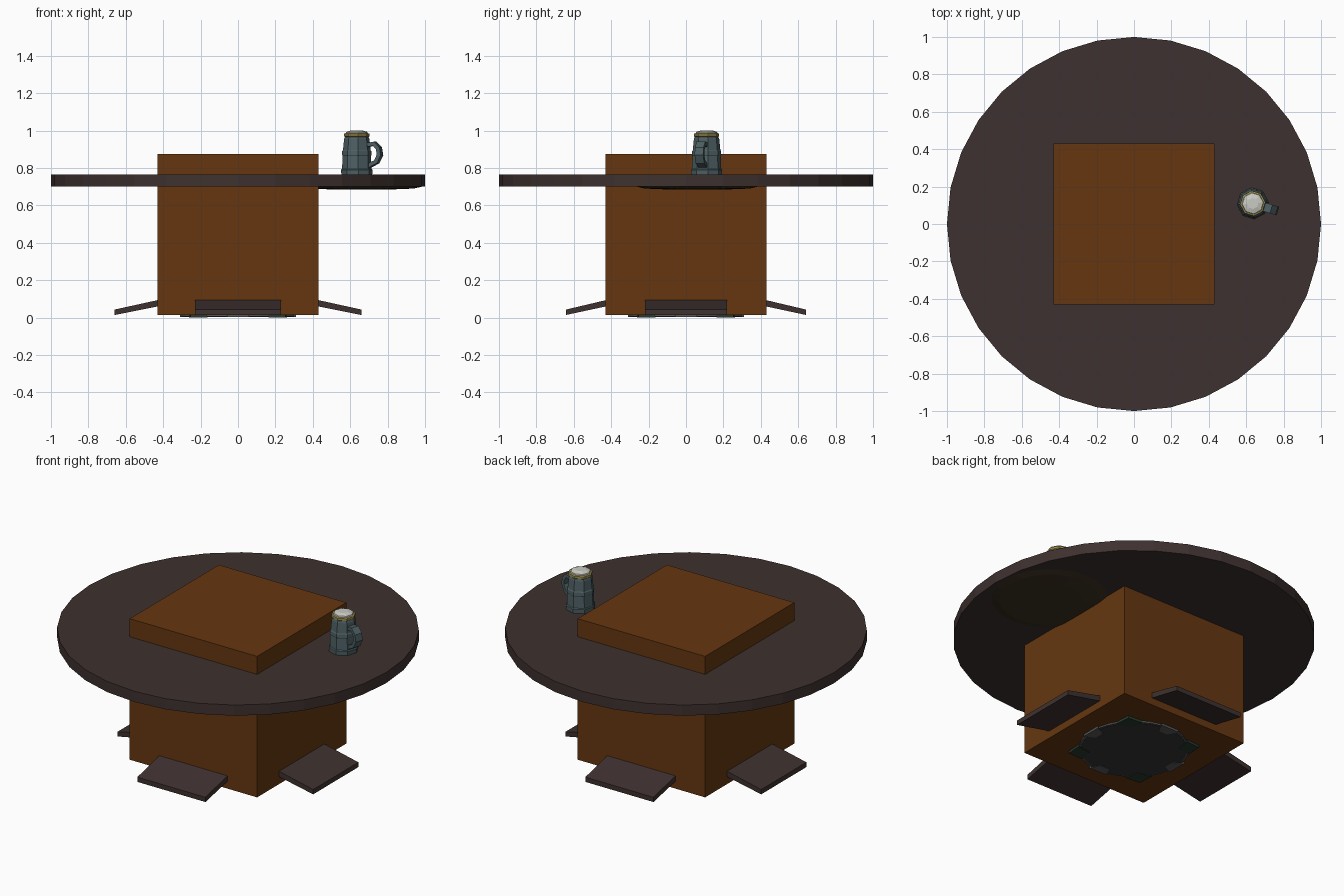
import bpy, bmesh
from math import sin, cos, pi, radians
from mathutils import Matrix, Vector

if "Cube" in bpy.data.objects:
    bpy.data.objects.remove(bpy.data.objects["Cube"])


def material(name, rgb):
    m = bpy.data.materials.new(name)
    m.diffuse_color = (*rgb, 1)
    m.use_nodes = True
    m.node_tree.nodes["Principled BSDF"].inputs["Base Color"].default_value = m.diffuse_color
    return m


DARK = material("dark_wood", (0.048, 0.031, 0.029))
BROWN = material("brown_wood", (0.13, 0.037, 0.005))
UNDER = material("underside_wood", (0.045, 0.03, 0.015))
STEEL = material("steel", (0.075, 0.115, 0.125))
BRASS = material("brass", (0.35, 0.28, 0.08))
FOAM = material("foam", (0.6, 0.6, 0.56))
IRON = material("iron", (0.035, 0.035, 0.035))
GREEN = material("green_iron", (0.02, 0.04, 0.025))
GREY = material("grey_iron", (0.1, 0.1, 0.1))


def make(name, verts, faces, mat, matrix=Matrix()):
    me = bpy.data.meshes.new(name)
    me.from_pydata([matrix @ Vector(v) for v in verts], [], faces)
    bm = bmesh.new()
    bm.from_mesh(me)
    bmesh.ops.recalc_face_normals(bm, faces=bm.faces)
    bm.to_mesh(me)
    bm.free()
    me.materials.append(mat)
    ob = bpy.data.objects.new(name, me)
    bpy.context.collection.objects.link(ob)
    return ob


def loft(name, rings, mat, matrix=Matrix()):
    """Skin a list of equal-sized rings and cap both ends."""
    n = len(rings[0])
    verts = [v for r in rings for v in r]
    faces = [(k * n + i, k * n + (i + 1) % n, (k + 1) * n + (i + 1) % n, (k + 1) * n + i)
             for k in range(len(rings) - 1) for i in range(n)]
    faces += [tuple(range(n)), tuple(range(len(verts) - n, len(verts)))]
    return make(name, verts, faces, mat, matrix)


def lathe(name, profile, sides, mat, matrix=Matrix(), turn=0.0):
    rings = [[(r * cos(2 * pi * i / sides + turn), r * sin(2 * pi * i / sides + turn), z)
              for i in range(sides)] for r, z in profile]
    return loft(name, rings, mat, matrix)


def prism(name, outline, z0, z1, mat, matrix=Matrix()):
    return loft(name, [[(x, y, z) for x, y in outline] for z in (z0, z1)], mat, matrix)


# Table top and the shallow bulge below it
lathe("table_top", [(1, 0.70), (1, 0.765)], 32, DARK)
lathe("underside_bulge", [(0.18, 0.686), (0.28, 0.69), (0.33, 0.702)], 24, UNDER,
      Matrix.Translation((0.66, 0.06, 0)))

# Square pedestal running through the top
prism("pedestal", [(-0.43, -0.43), (0.43, -0.43), (0.43, 0.43), (-0.43, 0.43)], 0.015, 0.875, BROWN)

# Sloping foot slabs on the four sides
for i, side in enumerate(("right", "back", "left", "front")):
    reach, half = ((0.66, 0.218), (0.642, 0.23))[i % 2]
    section = [(0.40, 0.10), (reach, 0.043), (reach, 0.014), (0.40, 0.066)]
    loft(side + "_foot", [[(x, y, z) for x, z in section] for y in (-half, half)],
         DARK, Matrix.Rotation(i * pi / 2, 4, 'Z'))

# Round base plate with eight tabs
lathe("base_plate", [(0.295, 0.004), (0.295, 0.02)], 32, IRON)
lathe("base_rim", [(0.305, 0.006), (0.305, 0.02)], 32, GREY)
for i in range(4):
    prism(f"corner_tab_{i}", [(0.25, 0), (0.30, -0.07), (0.36, 0), (0.30, 0.07)], 0.0, 0.02,
          GREEN, Matrix.Rotation(i * pi / 2 + pi / 4, 4, 'Z'))
    prism(f"side_tab_{i}", [(0.25, -0.03), (0.31, -0.06), (0.31, 0.06), (0.25, 0.03)], 0.002, 0.02,
          GREY, Matrix.Rotation(i * pi / 2, 4, 'Z'))

# Octagonal mug with brass rim and foam
place = Matrix.Translation((0.635, 0.11, 0.765)) @ Matrix.Rotation(radians(-17), 4, 'Z')
lathe("mug_body", [(0.083, 0), (0.084, 0.025), (0.079, 0.03), (0.076, 0.10), (0.079, 0.105),
                   (0.078, 0.125), (0.074, 0.13), (0.068, 0.19), (0.062, 0.205)],
      8, STEEL, place, pi / 8)
lathe("mug_rim", [(0.062, 0.20), (0.068, 0.205), (0.068, 0.218), (0.06, 0.221)],
      8, BRASS, place, pi / 8)
lathe("foam", [(0.06, 0.215), (0.056, 0.228), (0.03, 0.236)], 8, FOAM, place, pi / 8)

# Mug handle: rectangular section swept along a bent path
path = [(0.06, 0.158), (0.10, 0.165), (0.124, 0.14), (0.13, 0.105), (0.112, 0.068), (0.065, 0.045)]
rings = []
for k, p in enumerate(path):
    a, b = Vector(path[max(k - 1, 0)]), Vector(path[min(k + 1, len(path) - 1)])
    t = (b - a).normalized()
    nx, nz = -t.y * 0.011, t.x * 0.011
    rings.append([(p[0] + s * nx, w, p[1] + s * nz)
                  for s, w in ((1, -0.024), (1, 0.024), (-1, 0.024), (-1, -0.024))])
loft("mug_handle", rings, STEEL, place)
